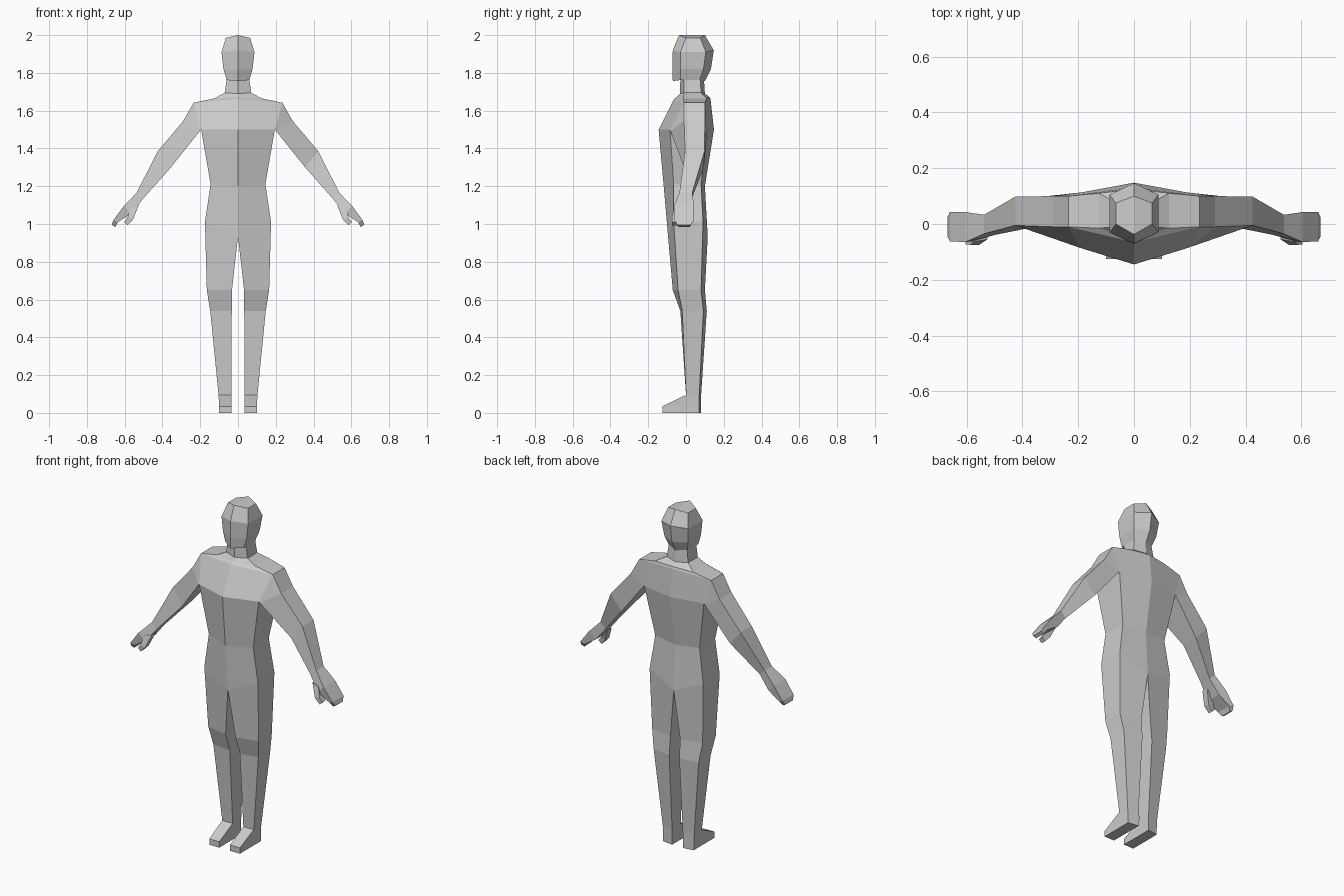
import bpy, bmesh


def loft(name, rings, cap_start=True):
    """Skin a list of equal-length rings, then mirror the half across x = 0."""
    bm = bmesh.new()
    loops = [[bm.verts.new(p) for p in ring] for ring in rings]
    n = len(loops[0])
    for a, b in zip(loops, loops[1:]):
        for i in range(n):
            j = (i + 1) % n
            bm.faces.new((a[i], a[j], b[j], b[i]))
    if cap_start:
        bm.faces.new(loops[0][::-1])
    bm.faces.new(loops[-1])
    # drop faces lying on the mirror plane so the halves join as one shell
    inner = [f for f in bm.faces if all(abs(v.co.x) < 1e-4 for v in f.verts)]
    bmesh.ops.delete(bm, geom=inner, context='FACES')
    bmesh.ops.recalc_face_normals(bm, faces=bm.faces)
    mesh = bpy.data.meshes.new(name)
    bm.to_mesh(mesh)
    bm.free()
    obj = bpy.data.objects.new(name, mesh)
    bpy.context.collection.objects.link(obj)
    mirror = obj.modifiers.new("Mirror", 'MIRROR')
    mirror.use_clip = True
    return obj


def body_ring(zi, zo, xi, xo, yif, yof, yob, yib):
    """Inner front, outer front, outer back, inner back."""
    return [(xi, yif, zi), (xo, yof, zo), (xo, yob, zo), (xi, yib, zi)]


def arm_ring(xt, zt, xb, zb, ytf, ytb, ybf, ybb):
    """Top front, top back, bottom back, bottom front."""
    return [(xt, ytf, zt), (xt, ytb, zt), (xb, ybb, zb), (xb, ybf, zb)]


# foot and leg, sole to thigh
leg = [
    (0, 0, .035, .1, -.125, -.125, .07, .08),
    (.035, .035, .035, .1, -.125, -.125, .07, .08),
    (.095, .095, .035, .103, 0, 0, .07, .08),
    (.54, .54, .033, .147, -.03, -.02, .092, .11),
    (.65, .65, .032, .165, -.07, -.042, .08, .1),
]
# hips, waist, chest, shoulders
torso = [
    (.935, 1.01, 0, .175, -.095, -.065, .09, .115),
    (1.2, 1.21, 0, .145, -.118, -.065, .08, .1),
    (1.5, 1.5, 0, .195, -.145, -.085, .112, .148),
    (1.66, 1.642, 0, .235, -.065, -.01, .1, .13),
    (1.672, 1.665, 0, .125, -.05, -.015, .11, .125),
]
# neck and head
head = [
    (1.69, 1.695, 0, .07, -.032, -.01, .08, .1),
    (1.765, 1.765, 0, .06, -.03, -.01, .075, .095),
    (1.757, 1.762, 0, .06, -.07, -.03, .072, .1),
    (1.82, 1.82, 0, .077, -.072, -.03, .092, .132),
    (1.92, 1.91, 0, .087, -.07, -.03, .105, .147),
    (2.0, 1.985, 0, .065, -.037, 0, .075, .1),
]
loft("body", [body_ring(*r) for r in leg + torso + head])

# arm, shoulder to mitten fingertips
arm = [
    (.235, 1.642, .195, 1.5, -.01, .1, -.085, .112),
    (.29, 1.545, .2, 1.494, -.01, .1, -.083, .112),
    (.425, 1.385, .355, 1.3, -.005, .098, -.01, .095),
    (.537, 1.165, .503, 1.133, -.035, .033, -.04, .03),
    (.605, 1.095, .565, 1.055, -.065, .043, -.06, .035),
    (.66, 1.02, .635, 1.01, -.062, .043, -.055, .037),
    (.668, .995, .65, .985, -.045, .025, -.04, .02),
]
loft("arm", [arm_ring(*r) for r in arm], cap_start=False)

# thumb, palm to tip
thumb = [
    (.57, 1.085, .525, 1.1, -.062, -.02, -.055, -.015),
    (.585, 1.035, .555, 1.025, -.075, -.04, -.075, -.04),
    (.603, 1.01, .585, .993, -.073, -.045, -.073, -.045),
]
loft("thumb", [arm_ring(*r) for r in thumb])
